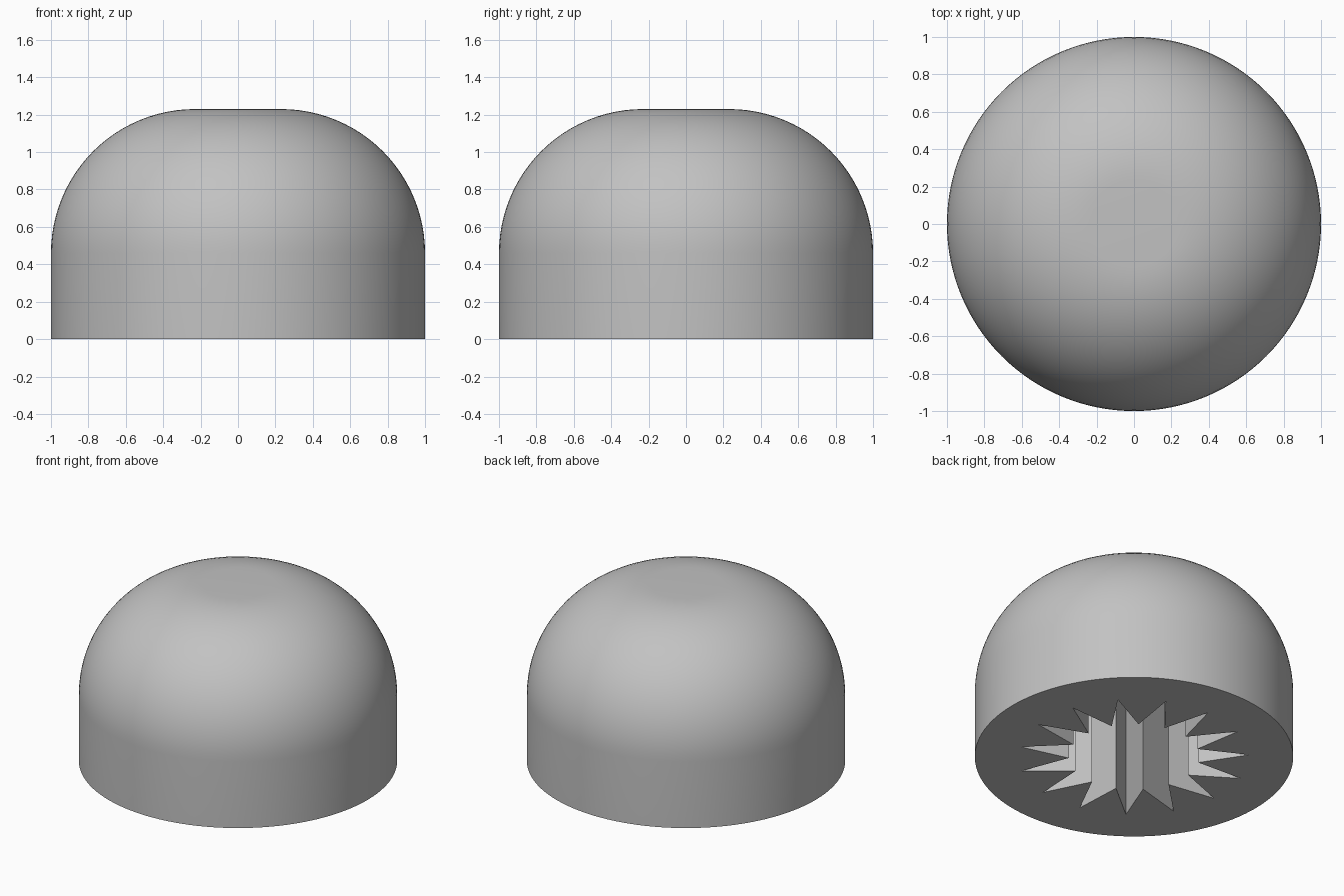
import bpy
import bmesh
from math import sin, cos, pi, radians

# Remove the default cube
if "Cube" in bpy.data.objects:
    bpy.data.objects.remove(bpy.data.objects["Cube"], do_unlink=True)

HEIGHT, RADIUS, ROUND = 1.23, 1.0, 0.77
SIDES, ARC_STEPS = 128, 24
TEETH, TIP_R, ROOT_R, DEPTH = 15, 0.725, 0.41, 0.8

grey = bpy.data.materials.new("plain grey")
grey.use_nodes = True
colour = (0.54, 0.54, 0.54, 1)
grey.diffuse_color = colour
grey.node_tree.nodes["Principled BSDF"].inputs["Base Color"].default_value = colour


def stack(name, rings):
    """Skin a closed solid through rings of points, bottom to top."""
    bm = bmesh.new()
    loops = [[bm.verts.new(p) for p in ring] for ring in rings]
    n = len(loops[0])
    for low, high in zip(loops, loops[1:]):
        for i in range(n):
            j = (i + 1) % n
            bm.faces.new((low[i], low[j], high[j], high[i]))
    bm.faces.new(loops[0][::-1])
    bm.faces.new(loops[-1])
    mesh = bpy.data.meshes.new(name)
    bm.to_mesh(mesh)
    bm.free()
    mesh.materials.append(grey)
    obj = bpy.data.objects.new(name, mesh)
    bpy.context.collection.objects.link(obj)
    return obj


def ring(radius_at, count, z, start=0.0):
    angles = [start + 2 * pi * i / count for i in range(count)]
    return [(radius_at(i) * cos(a), radius_at(i) * sin(a), z)
            for i, a in enumerate(angles)]


# Domed knob: straight side, quarter-round shoulder, flat top
profile = [(RADIUS, 0)]
for k in range(ARC_STEPS + 1):
    a = pi / 2 * k / ARC_STEPS
    profile.append((RADIUS - ROUND + ROUND * cos(a), HEIGHT - ROUND + ROUND * sin(a)))
knob = stack("domed_knob", [ring(lambda i, r=r: r, SIDES, z) for r, z in profile])

# Star-shaped socket cut up into the underside, one point facing the back
star = lambda i: ROOT_R if i % 2 else TIP_R
cutter = stack("socket_cutter",
               [ring(star, TEETH * 2, z, pi / 2) for z in (-0.2, DEPTH)])
cutter.hide_render = True

cut = knob.modifiers.new("socket", "BOOLEAN")
cut.operation = "DIFFERENCE"
cut.solver = "EXACT"
cut.object = cutter
bpy.ops.object.select_all(action="DESELECT")
knob.select_set(True)
bpy.context.view_layer.objects.active = knob
bpy.ops.object.modifier_apply(modifier=cut.name)
bpy.data.objects.remove(cutter, do_unlink=True)

# Smooth dome, crisp rim and socket edges
bpy.ops.object.shade_smooth_by_angle(angle=radians(30))
